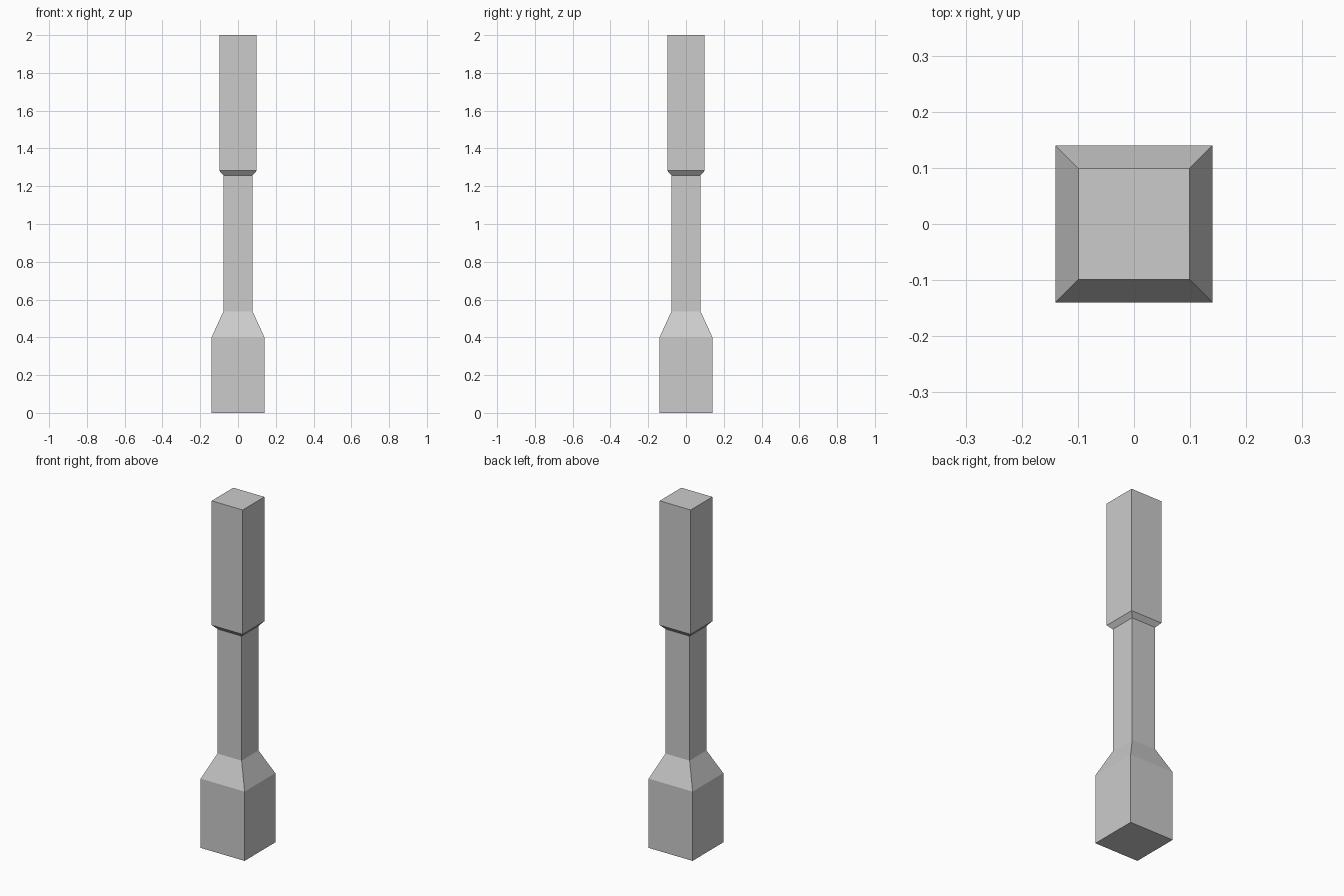
import bpy, bmesh

if "Cube" in bpy.data.objects:
    bpy.data.objects.remove(bpy.data.objects["Cube"])

# Square cross-sections up the post: (height, half width)
SECTIONS = [
    (0.0, 0.14), (0.40, 0.14),      # base block
    (0.538, 0.077),                 # taper into the shaft
    (1.257, 0.077),                 # slim shaft
    (1.282, 0.099), (2.0, 0.099),   # flare and upper block
]
CORNERS = [(-1, -1), (1, -1), (1, 1), (-1, 1)]


def square_loft(name, sections):
    bm = bmesh.new()
    rings = [[bm.verts.new((x * r, y * r, z)) for x, y in CORNERS]
             for z, r in sections]
    for low, high in zip(rings, rings[1:]):
        for i in range(4):
            j = (i + 1) % 4
            bm.faces.new((low[i], low[j], high[j], high[i]))
    bm.faces.new(rings[0][::-1])
    bm.faces.new(rings[-1])
    mesh = bpy.data.meshes.new(name)
    bm.to_mesh(mesh)
    bm.free()
    obj = bpy.data.objects.new(name, mesh)
    bpy.context.collection.objects.link(obj)
    return obj


# Single flat-shaded post
square_loft("post", SECTIONS)
